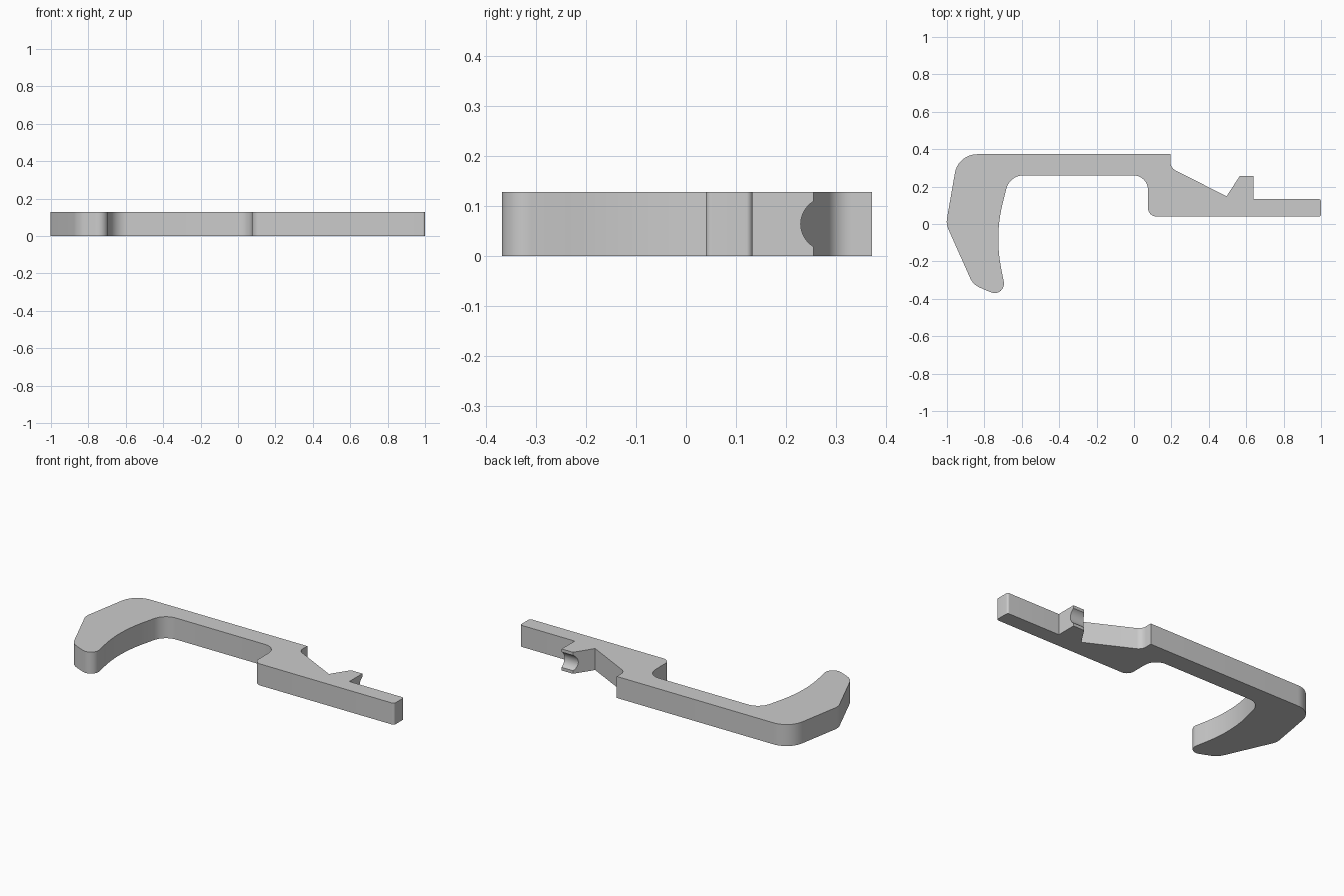
import bpy, bmesh, math
from mathutils import Vector

cube = bpy.data.objects.get("Cube")
if cube:
    bpy.data.objects.remove(cube, do_unlink=True)

THICK = 0.128

grey = bpy.data.materials.new("plain grey")
grey.use_nodes = True
grey.diffuse_color = (0.6, 0.6, 0.6, 1)
grey.node_tree.nodes["Principled BSDF"].inputs["Base Color"].default_value = grey.diffuse_color


def rounded_outline(corners, steps=10):
    """Replace each (x, y, radius) corner by a tangent arc."""
    points = []
    count = len(corners)
    for i, (x, y, r) in enumerate(corners):
        p = Vector((x, y))
        if r == 0:
            points.append(p)
            continue
        a = (Vector(corners[i - 1][:2]) - p).normalized()
        b = (Vector(corners[(i + 1) % count][:2]) - p).normalized()
        half = a.angle(b) / 2
        centre = p + (a + b).normalized() * r / math.sin(half)
        start = (p + a * r / math.tan(half) - centre).normalized()
        end = (p + b * r / math.tan(half) - centre).normalized()
        points += [centre + start.slerp(end, k / steps) * r for k in range(steps + 1)]
    return points


# Outline corners: stepped bar, tooth, straight tail, curved hook
corners = [
    (0.195, 0.373, 0), (0.195, 0.30, 0.05), (0.495, 0.148, 0),
    (0.565, 0.256, 0), (0.64, 0.256, 0), (0.64, 0.133, 0),
    (1.0, 0.133, 0.012), (1.0, 0.04, 0.012),
    (0.075, 0.04, 0.045), (0.075, 0.26, 0.078),
    (-0.665, 0.26, 0.096), (-0.745, -0.06, 0.8),
    (-0.678, -0.402, 0.05), (-0.86, -0.325, 0.1),
    (-1.005, 0.0, 0.1), (-0.94, 0.373, 0.12),
]

# Hook body
bm = bmesh.new()
face = bm.faces.new([bm.verts.new((p.x, p.y, 0)) for p in rounded_outline(corners)])
extruded = bmesh.ops.extrude_face_region(bm, geom=[face])["geom"]
bmesh.ops.translate(bm, vec=(0, 0, THICK),
                    verts=[v for v in extruded if isinstance(v, bmesh.types.BMVert)])
bmesh.ops.recalc_face_normals(bm, faces=bm.faces)
mesh = bpy.data.meshes.new("hook_latch")
bm.to_mesh(mesh)
bm.free()
mesh.materials.append(grey)
hook = bpy.data.objects.new("hook_latch", mesh)
bpy.context.collection.objects.link(hook)

# Round groove across the tip of the tooth
bpy.ops.mesh.primitive_cylinder_add(vertices=48, radius=0.053, depth=0.2,
                                    location=(0.6, 0.283, THICK / 2),
                                    rotation=(0, math.pi / 2, 0))
cutter = bpy.context.object
cutter.name = "groove_cutter"
cutter.data.materials.append(grey)
bpy.ops.object.select_all(action="DESELECT")
hook.select_set(True)
bpy.context.view_layer.objects.active = hook
cut = hook.modifiers.new("groove", "BOOLEAN")
cut.operation = "DIFFERENCE"
cut.solver = "EXACT"
cut.object = cutter
bpy.ops.object.modifier_apply(modifier=cut.name)
bpy.data.objects.remove(cutter, do_unlink=True)

bpy.ops.object.shade_smooth_by_angle(angle=math.radians(20))
